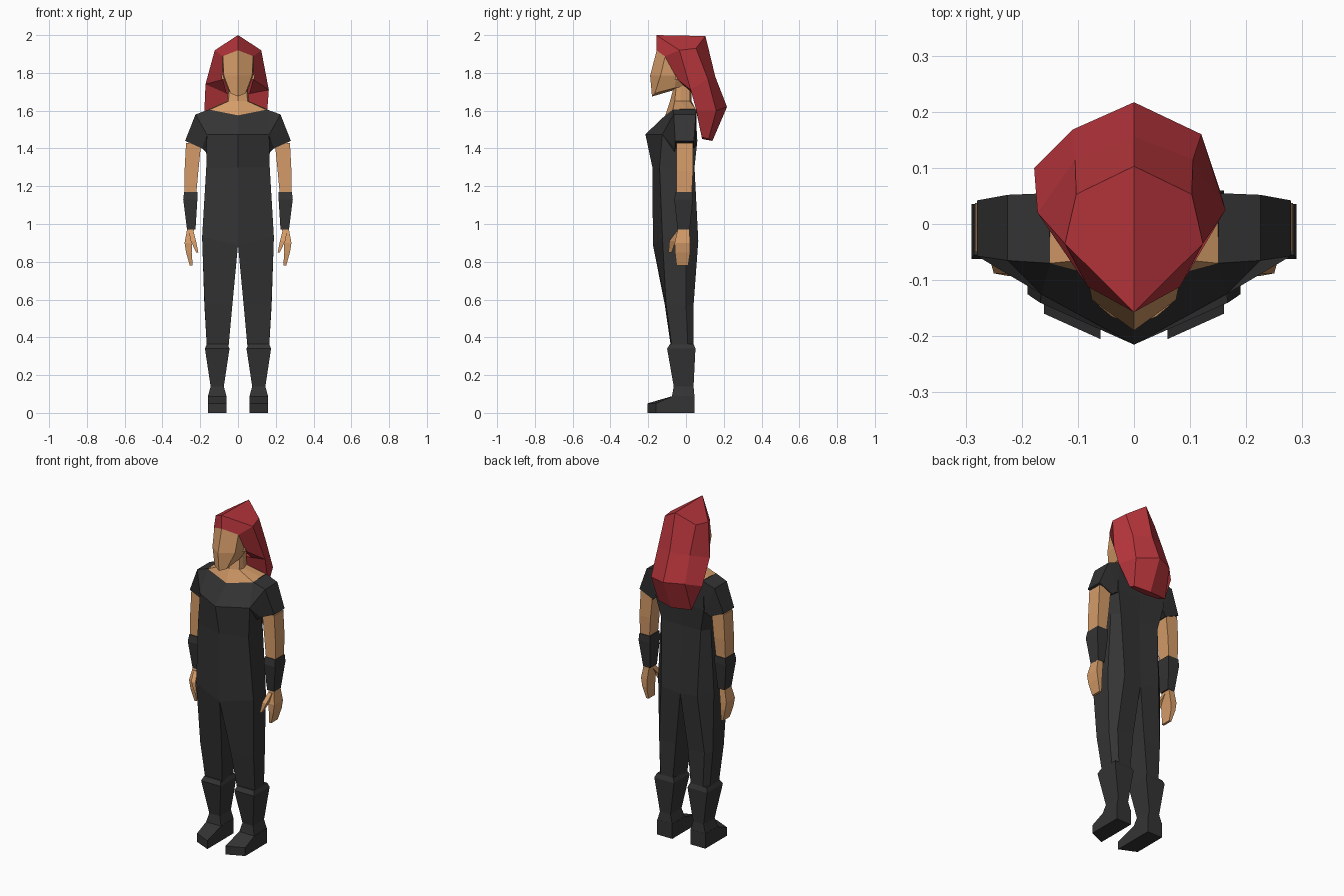
import bpy
import bmesh

default_cube = bpy.data.objects.get("Cube")
if default_cube:
    bpy.data.objects.remove(default_cube, do_unlink=True)


def material(name, colour):
    mat = bpy.data.materials.new(name)
    mat.use_nodes = True
    mat.diffuse_color = (*colour, 1)
    shader = mat.node_tree.nodes["Principled BSDF"]
    shader.inputs["Base Color"].default_value = (*colour, 1)
    shader.inputs["Roughness"].default_value = 0.9
    return mat


cloth = material("charcoal cloth", (0.034, 0.034, 0.034))
skin = material("tan skin", (0.66, 0.33, 0.14))
red = material("red hair", (0.47, 0.036, 0.045))


def make(name, faces, mat, mirror=True):
    """Build flat faces from corner points, welding shared corners and mirroring in x."""
    bm = bmesh.new()
    for face in faces:
        for side in ((1, -1) if mirror else (1,)):
            bm.faces.new([bm.verts.new((side * x, y, z)) for x, y, z in face])
    bmesh.ops.remove_doubles(bm, verts=bm.verts, dist=0.0005)
    bmesh.ops.recalc_face_normals(bm, faces=bm.faces)
    mesh = bpy.data.meshes.new(name)
    bm.to_mesh(mesh)
    bm.free()
    mesh.materials.append(mat)
    obj = bpy.data.objects.new(name, mesh)
    bpy.context.collection.objects.link(obj)
    return obj


def loft(rings, closed=True, caps=True):
    """Return the quads between successive rings, with optional end caps."""
    faces = []
    count = len(rings[0])
    for low, high in zip(rings, rings[1:]):
        for i in range(count if closed else count - 1):
            j = (i + 1) % count
            faces.append((low[i], low[j], high[j], high[i]))
    if caps:
        faces += [tuple(rings[0]), tuple(rings[-1])]
    return faces


def level(z, *points):
    """A ring lying flat at one height."""
    return [(x, y, z) for x, y in points]


def box_ring(z, x_in, x_out, front, back):
    return level(z, (x_in, front), (x_out, front), (x_out, back), (x_in, back))


# Torso: half rings run from front centre round to back centre
collar = [(0, -0.11, 1.575), (0.15, -0.07, 1.605), (0.15, 0, 1.61),
          (0.15, 0.05, 1.61), (0, 0.055, 1.6)]
chest = [(0, -0.215, 1.475), (0.165, -0.125, 1.475), (0.17, -0.03, 1.42),
         (0.16, 0.06, 1.44), (0, 0.05, 1.44)]
waist = level(1.3, (0, -0.178), (0.168, -0.14), (0.165, 0), (0.13, 0.045), (0, 0.045))
hips = [(0, -0.175, 0.89), (0.19, -0.125, 0.93), (0.185, 0, 0.93),
        (0.12, 0.065, 0.91), (0, 0.055, 0.89)]
make("torso", loft([collar, chest, waist, hips], closed=False, caps=False), cloth)

# Trouser legs continue from the hips
thigh = level(0.57, (0.03, -0.112), (0.177, -0.105), (0.178, 0), (0.15, 0.04), (0.04, 0.04))
knee = level(0.35, (0.05, -0.08), (0.165, -0.075), (0.165, 0.01), (0.14, 0.04), (0.06, 0.04))
make("trouser_legs", loft([hips, thigh, knee]), cloth)

# Boots: cuffed shafts and wedge-shaped feet
make("boot_shafts", loft([
    box_ring(0.365, 0.055, 0.165, -0.085, 0.04),
    box_ring(0.34, 0.045, 0.175, -0.1, 0.05),
    box_ring(0.14, 0.075, 0.145, -0.065, 0.04),
    box_ring(0.085, 0.06, 0.16, -0.075, 0.045),
]), cloth)


def foot_ring(y_in, y_out, top):
    return [(0.06, y_in, 0), (0.16, y_out, 0), (0.16, y_out, top), (0.06, y_in, top)]


make("feet", loft([foot_ring(0.045, 0.045, 0.09), foot_ring(-0.075, -0.07, 0.088),
                   foot_ring(-0.205, -0.16, 0.05)]), cloth)


# Sleeves slope out from the shoulder
def sleeve_ring(outer, inner, front, back):
    (xo, zo), (xi, zi) = outer, inner
    return [(xo, front, zo), (xo, back, zo), (xi, back, zi), (xi, front, zi)]


make("sleeves", loft([
    sleeve_ring((0.15, 1.607), (0.15, 1.42), -0.07, 0.055),
    sleeve_ring((0.225, 1.58), (0.165, 1.42), -0.065, 0.052),
    sleeve_ring((0.28, 1.44), (0.19, 1.4), -0.057, 0.042),
]), cloth)
# Gusset joining chest to sleeve
make("shoulder_fronts", [
    ((0.15, -0.07, 1.605), (0.165, -0.125, 1.475), (0.225, -0.065, 1.58)),
    ((0.165, -0.125, 1.475), (0.19, -0.057, 1.4), (0.28, -0.057, 1.44), (0.225, -0.065, 1.58)),
    ((0.165, -0.125, 1.475), (0.168, -0.06, 1.38), (0.19, -0.057, 1.4)),
], cloth)

# Bare arms, wrist guards and hands
make("arms", loft([
    box_ring(1.43, 0.195, 0.275, -0.05, 0.037),
    box_ring(1.28, 0.21, 0.283, -0.05, 0.037),
    box_ring(1.15, 0.222, 0.283, -0.05, 0.03),
]), skin)
make("wrist_guards", loft([
    box_ring(1.17, 0.215, 0.285, -0.055, 0.035),
    box_ring(1.13, 0.215, 0.29, -0.062, 0.036),
    box_ring(0.97, 0.225, 0.27, -0.045, 0.02),
]), cloth)
make("hands", loft([
    box_ring(0.98, 0.232, 0.268, -0.042, 0.017),
    box_ring(0.9, 0.242, 0.283, -0.06, 0.022),
    box_ring(0.85, 0.245, 0.275, -0.058, 0.022),
    box_ring(0.78, 0.24, 0.255, -0.05, 0.012),
]), skin)
make("thumbs", loft([
    box_ring(0.96, 0.235, 0.26, -0.05, -0.015),
    box_ring(0.91, 0.222, 0.25, -0.088, -0.055),
    box_ring(0.85, 0.21, 0.222, -0.093, -0.075),
]), skin)

# Neck rises from the collar
neck_base = level(1.65, (0, -0.085), (0.05, -0.06), (0.058, -0.03), (0.045, 0.02), (0, 0.03))
neck_top = level(1.74, (0, -0.06), (0.045, -0.05), (0.05, -0.03), (0.04, 0.02), (0, 0.03))
make("neck", loft([collar, neck_base, neck_top], closed=False, caps=False), skin)

# Head: jaw, cheek and brow half rings
jaw = [(0, -0.18, 1.675), (0.04, -0.165, 1.692), (0.057, -0.06, 1.72),
       (0.04, 0, 1.73), (0, 0.01, 1.73)]
cheek = level(1.785, (0, -0.19), (0.075, -0.135), (0.08, -0.05), (0.07, 0.04), (0, 0.07))
brow = [(0, -0.155, 1.92), (0.08, -0.11, 1.89), (0.09, -0.03, 1.89),
        (0.075, 0.035, 1.89), (0, 0.07, 1.89)]
make("head", loft([jaw, cheek, brow], closed=False), skin)
make("ears", loft([box_ring(1.81, 0.07, 0.092, -0.055, -0.025),
                   box_ring(1.765, 0.07, 0.085, -0.06, -0.035)]), skin)


# Hair: faceted shell, swept wider on the right side
def hair_side(side, temple, lock, tail, tip):
    peak, crown = (0, -0.157, 2.0), (0, 0.103, 1.995)
    fringe, hairline = (0, -0.157, 1.92), (0.082, -0.112, 1.888)
    upper, rear = (0.123, -0.035, 1.92), (0.103, 0.053, 1.93)
    nape, swell, hem = (0, 0.155, 1.78), (0, 0.217, 1.62), (0, 0.14, 1.44)
    rear_mid = (0.105, 0.115, 1.77)
    ear, inner, inner_mid = (0.08, -0.045, 1.765), (0.06, 0.035, 1.69), (0, 0.04, 1.69)
    inner_hem, hem_mid = (0.1, 0.083, 1.46), (0, 0.085, 1.45)
    faces = [
        (peak, fringe, hairline, upper), (peak, upper, rear, crown),
        (hairline, upper, temple, ear), (upper, rear, rear_mid, temple),
        (rear, crown, nape, rear_mid), (rear_mid, nape, swell, tail),
        (temple, rear_mid, tail, lock), (tail, swell, hem, tip),
        (lock, tail, tip, inner_hem), (ear, temple, inner),
        (inner, temple, lock, inner_hem), (inner, inner_mid, hem_mid, inner_hem),
        (inner_hem, tip, hem, hem_mid),
    ]
    return [[(side * x, y, z) for x, y, z in face] for face in faces]


make("hair",
     hair_side(1, temple=(0.163, 0.025, 1.71), lock=(0.155, 0.055, 1.6),
               tail=(0.12, 0.16, 1.6), tip=(0.1, 0.12, 1.45))
     + hair_side(-1, temple=(0.172, 0.02, 1.74), lock=(0.178, 0.1, 1.6),
                 tail=(0.11, 0.168, 1.62), tip=(0.12, 0.12, 1.45)),
     red, mirror=False)
